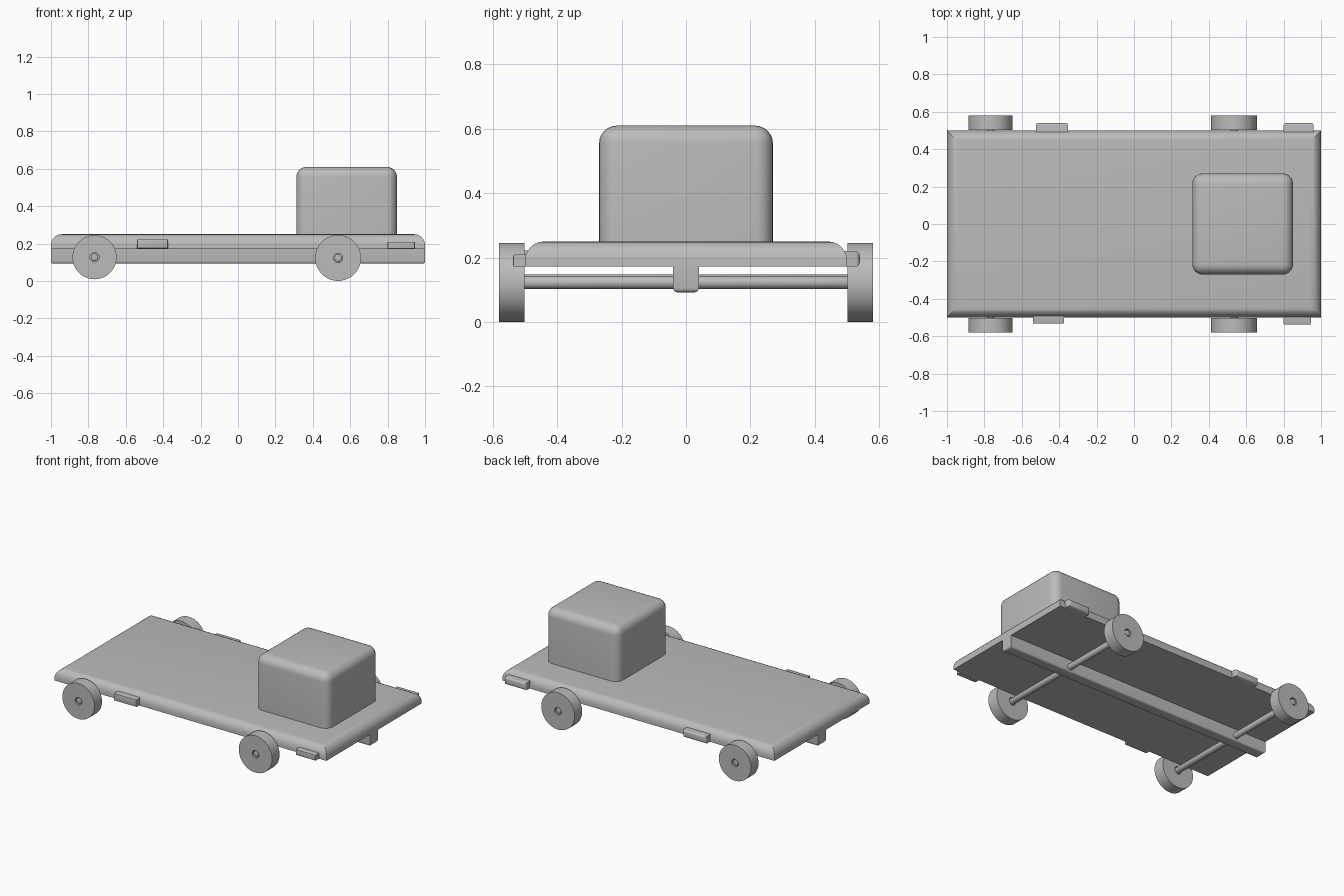
import bpy, bmesh, math
from mathutils import Matrix

if "Cube" in bpy.data.objects:
    bpy.data.objects.remove(bpy.data.objects["Cube"])

grey = bpy.data.materials.new("plain grey")
grey.use_nodes = True
COLOUR = (0.5, 0.5, 0.5, 1)
grey.diffuse_color = COLOUR
grey.node_tree.nodes["Principled BSDF"].inputs["Base Color"].default_value = COLOUR


def finish(bm, name):
    bmesh.ops.recalc_face_normals(bm, faces=bm.faces)
    mesh = bpy.data.meshes.new(name)
    bm.to_mesh(mesh)
    bm.free()
    mesh.materials.append(grey)
    obj = bpy.data.objects.new(name, mesh)
    bpy.context.collection.objects.link(obj)
    bpy.ops.object.select_all(action="DESELECT")
    obj.select_set(True)
    bpy.context.view_layer.objects.active = obj
    bpy.ops.object.shade_smooth_by_angle(angle=math.radians(30))
    return obj


def box(name, x, y, z, radius, rule, segments=6):
    """Box between the given limits; edges whose midpoint meets the rule are rounded."""
    bm = bmesh.new()
    bmesh.ops.create_cube(bm, size=1)
    edges = [e for e in bm.edges if rule((e.verts[0].co + e.verts[1].co) / 2)]
    for v in bm.verts:
        for i, (low, high) in enumerate((x, y, z)):
            v.co[i] = high if v.co[i] > 0 else low
    bmesh.ops.bevel(bm, geom=edges, offset=radius, segments=segments,
                    profile=0.5, affect="EDGES")
    return finish(bm, name)


def lathe(name, profile, x, z, steps=64):
    """Closed (radius, y) profile spun around a crosswise axis."""
    bm = bmesh.new()
    verts = [bm.verts.new((r, y, 0)) for r, y in profile]
    edges = [bm.edges.new((verts[i - 1], v)) for i, v in enumerate(verts)]
    bmesh.ops.spin(bm, geom=verts + edges, cent=(0, 0, 0), axis=(0, 1, 0),
                   angle=math.tau, steps=steps, use_duplicate=False)
    bmesh.ops.remove_doubles(bm, verts=bm.verts, dist=1e-5)
    bmesh.ops.translate(bm, verts=bm.verts, vec=(x, 0, z))
    return finish(bm, name)


def axle(name, x, z, radius, half):
    bm = bmesh.new()
    bmesh.ops.create_cone(bm, cap_ends=True, segments=32, radius1=radius, radius2=radius,
                          depth=2 * half, matrix=Matrix.Rotation(math.pi / 2, 4, "X"))
    rims = [e for e in bm.edges if abs(e.verts[0].co.y - e.verts[1].co.y) < 1e-4]
    bmesh.ops.bevel(bm, geom=rims, offset=0.004, segments=2, profile=0.5, affect="EDGES")
    bmesh.ops.translate(bm, verts=bm.verts, vec=(x, 0, z))
    return finish(bm, name)


# Deck with rounded top rim, cabin block and central spine
box("deck", (-1, 1), (-0.5, 0.5), (0.172, 0.25), 0.058, lambda m: m.z > 0.4)
box("cabin", (0.312, 0.85), (-0.27, 0.27), (0.249, 0.61), 0.055, lambda m: m.z > -0.4)
box("spine", (-1, 1), (-0.04, 0.04), (0.092, 0.173), 0.014, lambda m: m.z < -0.4, 4)

# Wheels and axles
for place, x, z, radius in (("rear", -0.767, 0.127, 0.118), ("front", 0.535, 0.123, 0.1225)):
    axle(place + "_axle", x, z, 0.02, 0.578)
    for side, s in (("right", -1), ("left", 1)):
        rim = [(0.025, 0.502), (radius, 0.502), (radius, 0.581), (0.025, 0.581)]
        lathe(f"{place}_{side}_wheel", [(r, s * y) for r, y in rim], x, z)

# Side marker blocks, outer edges softened
box("right_rear_marker", (-0.54, -0.375), (-0.533, -0.48), (0.174, 0.222), 0.005,
    lambda m: m.y < -0.4, 2)
box("right_front_marker", (0.8, 0.945), (-0.538, -0.48), (0.172, 0.209), 0.005,
    lambda m: m.y < -0.4, 2)
box("left_rear_marker", (-0.525, -0.352), (0.48, 0.54), (0.172, 0.22), 0.014,
    lambda m: m.y > 0.4, 4)
box("left_front_marker", (0.8, 0.96), (0.48, 0.54), (0.172, 0.22), 0.014,
    lambda m: m.y > 0.4, 4)
